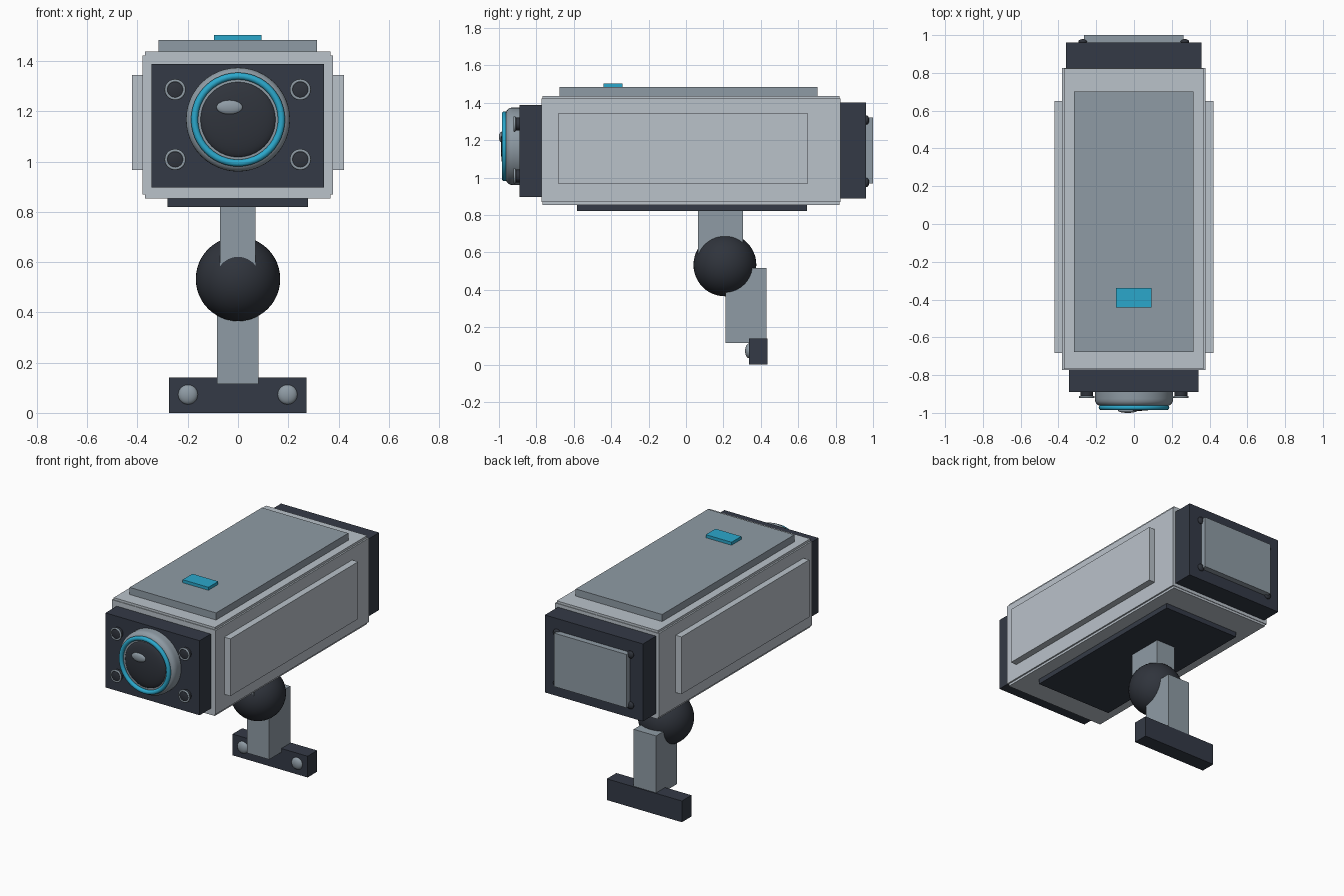
import bpy, bmesh, math
from mathutils import Matrix

if "Cube" in bpy.data.objects:
    bpy.data.objects.remove(bpy.data.objects["Cube"])


def material(name, rgb):
    m = bpy.data.materials.new(name)
    m.diffuse_color = (*rgb, 1)
    m.use_nodes = True
    m.node_tree.nodes["Principled BSDF"].inputs["Base Color"].default_value = m.diffuse_color
    return m


SHELL = material("pale grey shell", (0.49, 0.54, 0.59))
METAL = material("mid grey metal", (0.275, 0.33, 0.375))
DARK = material("dark slate", (0.034, 0.042, 0.061))
GLASS = material("black glass", (0.029, 0.034, 0.045))
BLUE = material("cyan accent", (0.024, 0.39, 0.60))


def add(name, bm, mat, smooth=False):
    bmesh.ops.recalc_face_normals(bm, faces=bm.faces)
    me = bpy.data.meshes.new(name)
    bm.to_mesh(me)
    bm.free()
    ob = bpy.data.objects.new(name, me)
    bpy.context.collection.objects.link(ob)
    me.materials.append(mat)
    if smooth:
        bpy.ops.object.select_all(action='DESELECT')
        ob.select_set(True)
        bpy.context.view_layer.objects.active = ob
        bpy.ops.object.shade_smooth_by_angle(angle=math.radians(40))
    return ob


def box(name, x, y, z, mat):
    """Box from (min, max) ranges."""
    bm = bmesh.new()
    size = [r[1] - r[0] for r in (x, y, z)]
    mid = [(r[1] + r[0]) / 2 for r in (x, y, z)]
    bmesh.ops.create_cube(bm, size=1, matrix=Matrix.Translation(mid) @ Matrix.Diagonal((*size, 1)))
    return add(name, bm, mat)


def ball(name, centre, radii, mat):
    bm = bmesh.new()
    bmesh.ops.create_uvsphere(bm, u_segments=48, v_segments=24, radius=1,
                              matrix=Matrix.Translation(centre) @ Matrix.Diagonal((*radii, 1)))
    return add(name, bm, mat, True)


def lathe(name, x, z, profile, mat, closed=False, n=48):
    """Spin (radius, y) points around a front-to-back axis through x, z."""
    bm = bmesh.new()
    rings = []
    for i in range(n):
        a = 2 * math.pi * i / n
        rings.append([bm.verts.new((x + r * math.cos(a), y, z + r * math.sin(a))) for r, y in profile])
    count = len(profile)
    for i in range(n):
        p, q = rings[i], rings[(i + 1) % n]
        for j in range(count if closed else count - 1):
            k = (j + 1) % count
            bm.faces.new((p[j], p[k], q[k], q[j]))
    if not closed:
        bm.faces.new([r[0] for r in rings])
        bm.faces.new([r[-1] for r in rings])
    return add(name, bm, mat, True)


def ring(name, x, y, z, major, minor, mat):
    pts = [(major + minor * math.cos(t * math.pi / 6), y + minor * math.sin(t * math.pi / 6)) for t in range(12)]
    return lathe(name, x, z, pts, mat, closed=True)


# Main housing with stepped long edges
box("housing_core", (-0.38, 0.378), (-0.772, 0.826), (0.868, 1.422), SHELL)
box("housing_caps", (-0.37, 0.368), (-0.768, 0.822), (0.853, 1.437), SHELL)
for s, side in ((-1, "left"), (1, "right")):
    box(side + "_side_panel", sorted((s * 0.37, s * 0.422)), (-0.683, 0.65), (0.966, 1.344), SHELL)
box("top_cover", (-0.317, 0.314), (-0.677, 0.702), (1.43, 1.484), METAL)
box("status_plate", (-0.095, 0.093), (-0.441, -0.339), (1.484, 1.504), BLUE)
box("underside_plate", (-0.281, 0.279), (-0.583, 0.648), (0.82, 0.86), DARK)

# Front and rear end caps
box("front_bezel", (-0.345, 0.342), (-0.889, -0.765), (0.897, 1.389), DARK)
box("rear_cap", (-0.359, 0.357), (0.82, 0.962), (0.889, 1.4), DARK)
box("rear_plate", (-0.265, 0.263), (0.95, 1.0), (0.967, 1.32), METAL)

# Lens assembly
CZ = 1.167
collar = [(0.207, -0.88), (0.207, -0.925)]
collar += [(0.172 + 0.035 * math.cos(a), -0.928 - 0.036 * math.sin(a))
           for a in (i * math.pi / 12 for i in range(1, 7))]
lathe("lens_collar", 0, CZ, collar, METAL)
ring("lens_glow_ring", 0, -0.971, CZ, 0.173, 0.014, BLUE)
ball("lens_glass", (0, -0.958, CZ), (0.152, 0.032, 0.152), GLASS)
ball("lens_glint", (-0.034, -0.987, 1.216), (0.052, 0.013, 0.028), METAL)

# Four small emitters on the bezel and four rear screws
for x in (-0.25, 0.248):
    for z in (1.008, 1.286):
        lathe("emitter", x, z, [(0.034, -0.88), (0.034, -0.918), (0.02, -0.922)], GLASS, n=24)
        ring("emitter_rim", x, -0.916, z, 0.036, 0.006, METAL)
for x in (-0.27, 0.268):
    for z in (0.973, 1.308):
        ball("rear_screw", (x, 0.966, z), (0.024, 0.013, 0.024), GLASS)

# Swivel mount
box("upper_stem", (-0.071, 0.069), (0.065, 0.305), (0.58, 0.83), METAL)
ball("swivel_ball", (0, 0.208, 0.533), (0.168, 0.168, 0.168), GLASS)
box("lower_post", (-0.083, 0.081), (0.21, 0.43), (0.115, 0.516), METAL)
box("wall_base", (-0.275, 0.273), (0.336, 0.436), (0, 0.14), DARK)
for x in (-0.199, 0.197):
    ball("base_bolt", (x, 0.336, 0.073), (0.039, 0.02, 0.039), METAL)
